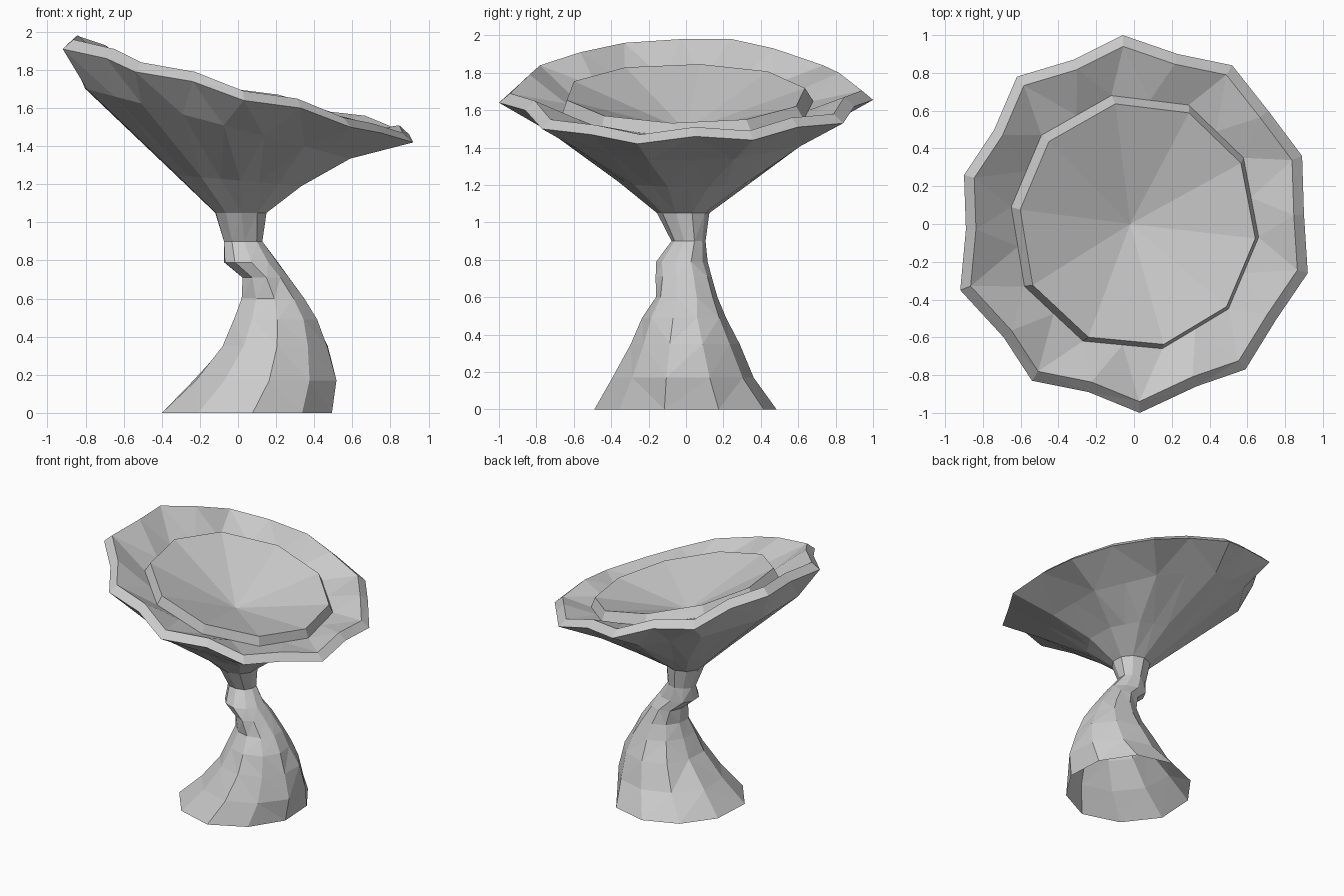
import bpy, bmesh, math, random
from mathutils import Vector

if "Cube" in bpy.data.objects:
    bpy.data.objects.remove(bpy.data.objects["Cube"])

random.seed(4)
SIDES = 10
START = math.radians(-16)


def ring(cx, cy, rx, ry, z, slope=0.0, jitter=0.0):
    """Ten-sided oval ring, optionally tilted along x and roughened."""
    pts = []
    for i in range(SIDES):
        a = START + math.tau * i / SIDES
        k = 1 + random.uniform(-jitter, jitter)
        x, y = cx + rx * k * math.cos(a), cy + ry * k * math.sin(a)
        pts.append(Vector((x, y, z + slope * x)))
    return pts


def with_mids(pts):
    """Add a point halfway along every side."""
    out = []
    for i, p in enumerate(pts):
        out += [p, (p + pts[(i + 1) % len(pts)]) / 2]
    return out


def loft(name, rings, tip=None):
    """Skin a stack of rings with flat triangles; tip closes the last ring."""
    bm = bmesh.new()
    loops = [[bm.verts.new(p) for p in r] for r in rings]
    n = len(loops[0])
    for lo, hi in zip(loops, loops[1:]):
        for i in range(n):
            j = (i + 1) % n
            bm.faces.new((lo[i], lo[j], hi[j], hi[i]))
    if tip:
        c = bm.verts.new(tip)
        for i in range(n):
            bm.faces.new((loops[-1][i], loops[-1][(i + 1) % n], c))
    bmesh.ops.triangulate(bm, faces=bm.faces[:])
    mesh = bpy.data.meshes.new(name)
    bm.to_mesh(mesh)
    bm.free()
    obj = bpy.data.objects.new(name, mesh)
    bpy.context.collection.objects.link(obj)
    return obj


# Rocky pedestal, open underneath: z, centre x, centre y, radius x, radius y
pedestal = [
    (0.00, 0.06, 0.015, 0.465, 0.49),
    (0.17, 0.15, 0.00, 0.38, 0.38),
    (0.35, 0.195, -0.01, 0.29, 0.285),
    (0.49, 0.20, -0.01, 0.225, 0.215),
    (0.60, 0.185, 0.00, 0.17, 0.17),
    (0.71, 0.145, -0.01, 0.13, 0.15),
    (0.79, 0.065, -0.02, 0.15, 0.135),
    (0.90, 0.03, 0.015, 0.105, 0.09),
    (1.05, 0.015, -0.015, 0.14, 0.14),
]
loft("rocky_pedestal", [
    ring(cx, cy, rx, ry, z, jitter=0.0 if z > 1 else 0.06)
    for z, cx, cy, rx, ry in pedestal])

# Outer edge of the tilted rim, corners and the kinks between them
rim = [Vector(p) for p in (
    (0.92, -0.26, 1.42), (0.90, 0.05, 1.46), (0.89, 0.36, 1.44), (0.71, 0.60, 1.51),
    (0.52, 0.84, 1.53), (0.23, 0.90, 1.62), (-0.06, 1.00, 1.655), (-0.32, 0.87, 1.75),
    (-0.62, 0.78, 1.79), (-0.74, 0.50, 1.88), (-0.90, 0.26, 1.93), (-0.89, -0.03, 1.93),
    (-0.92, -0.35, 1.91), (-0.69, -0.60, 1.86), (-0.54, -0.83, 1.79), (-0.24, -0.89, 1.74),
    (0.03, -1.00, 1.64), (0.33, -0.86, 1.60), (0.59, -0.77, 1.50), (0.75, -0.51, 1.47))]
rim_top = [Vector((p.x * 0.94, p.y * 0.94, p.z + 0.05)) for p in rim]

# Raised lip around the basin
lip_xy = [(0.66, -0.07), (0.58, 0.35), (0.29, 0.63), (-0.12, 0.68), (-0.49, 0.47),
          (-0.65, 0.09), (-0.58, -0.33), (-0.27, -0.62), (0.15, -0.66), (0.50, -0.45)]
lip_foot = with_mids([Vector((x, y, 1.62 - 0.24 * x)) for x, y in lip_xy])
lip_top = with_mids([Vector((x * 0.95 + 0.015, y * 0.95 - 0.01, 1.69 - 0.24 * x))
                     for x, y in lip_xy])

# Bowl: underside, bevelled rim, sloping ledge, lip and shallow basin
loft("tilted_bowl", [
    with_mids(ring(0.015, -0.015, 0.14, 0.14, 1.05)),
    with_mids(ring(0.00, 0.00, 0.35, 0.36, 1.22, -0.09, 0.03)),
    with_mids(ring(-0.10, 0.00, 0.73, 0.75, 1.49, -0.264, 0.02)),
    rim, rim_top, lip_foot, lip_top],
    tip=(-0.02, 0.0, 1.49))
